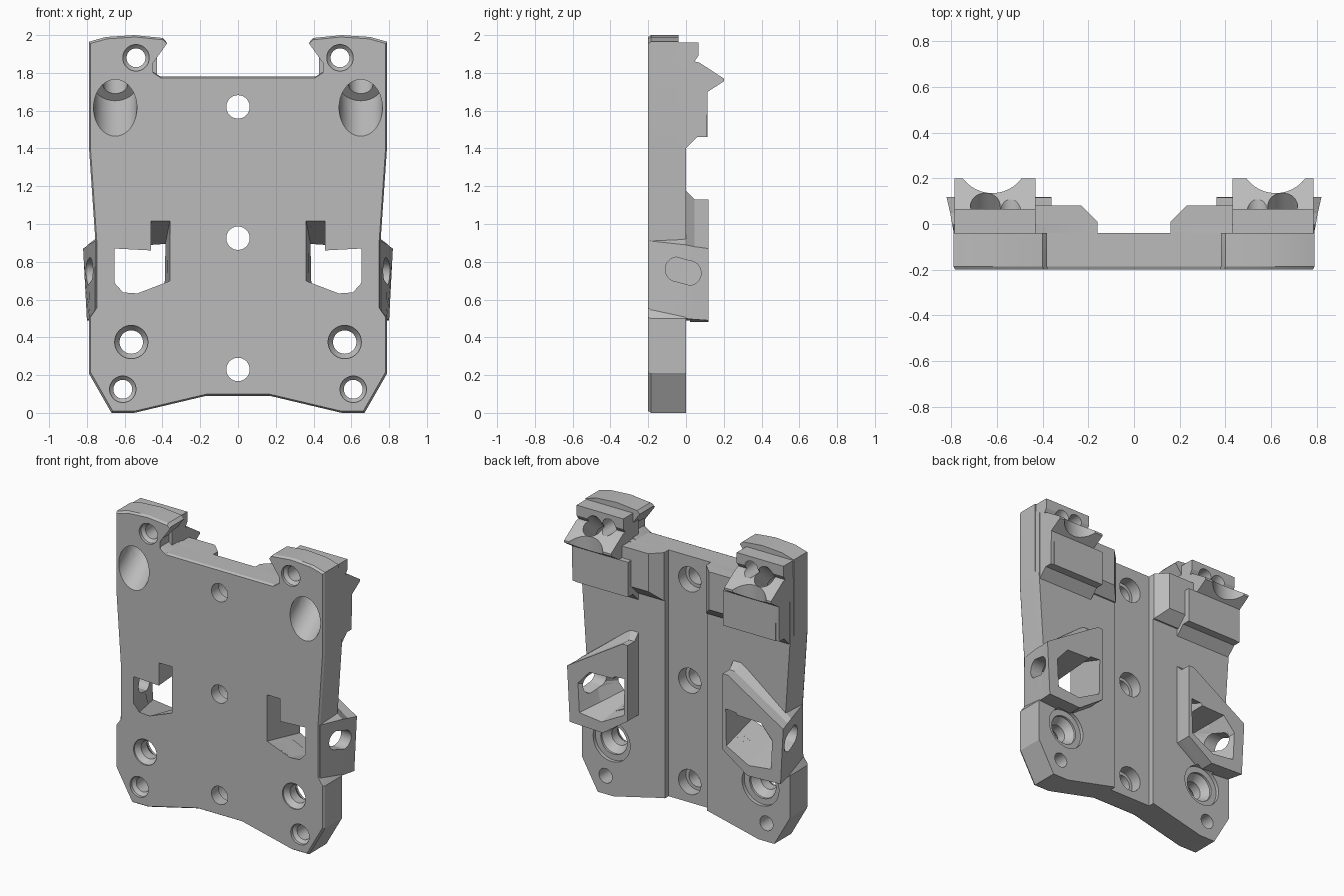
import bpy, bmesh, math
from mathutils import Matrix, Vector

old = bpy.data.objects.get("Cube")
if old:
    bpy.data.objects.remove(old, do_unlink=True)

grey = bpy.data.materials.new("plain grey")
grey.use_nodes = True
grey.diffuse_color = (0.5, 0.5, 0.5, 1)
grey.node_tree.nodes["Principled BSDF"].inputs["Base Color"].default_value = (0.5, 0.5, 0.5, 1)

cutters = bpy.data.collections.new("cutters")
bpy.context.scene.collection.children.link(cutters)
parts = []
ALONG_X = Matrix.Rotation(-math.pi / 2, 4, 'Z')


def loft(name, rings, mirror=True, mat=Matrix(), cutter=False):
    """Closed solid through (x, z) outlines placed at successive y values."""
    bm = bmesh.new()
    for sx in ((1, -1) if mirror else (1,)):
        loops = []
        for y, pts in rings:
            loop = []
            for x, z in pts:
                p = mat @ Vector((x, y, z))
                loop.append(bm.verts.new((p.x * sx, p.y, p.z)))
            loops.append(loop)
        n = len(loops[0])
        for a, b in zip(loops, loops[1:]):
            for i in range(n):
                j = (i + 1) % n
                bm.faces.new((a[i], a[j], b[j], b[i]))
        bm.faces.new(loops[0])
        bm.faces.new(loops[-1])
    bmesh.ops.recalc_face_normals(bm, faces=bm.faces)
    me = bpy.data.meshes.new(name)
    bm.to_mesh(me)
    bm.free()
    me.materials.append(grey)
    ob = bpy.data.objects.new(name, me)
    if cutter:
        cutters.objects.link(ob)
        ob.hide_render = True
    else:
        bpy.context.scene.collection.objects.link(ob)
        parts.append(ob)
    return ob


def circle(x, z, r, n=40):
    return [(x + r * math.cos(2 * math.pi * i / n), z + r * math.sin(2 * math.pi * i / n)) for i in range(n)]


def rect(x0, x1, z0, z1):
    return [(x0, z0), (x1, z0), (x1, z1), (x0, z1)]


def both(half):
    return half + [(-x, z) for x, z in reversed(half)]


def shrink(pts, k=0.99):
    return [(x * k, 1 + (z - 1) * k) for x, z in pts]


def hole(name, x, z, steps, mirror=True, mat=Matrix()):
    loft(name, [(y, circle(x, z, r)) for y, r in steps], mirror, mat, True)


# Plate: front layer with the two ears, thinner back layer without them
lower = [(.79, 1.42), (.755, .91), (.755, .55), (.79, .5), (.79, .21), (.67, 0), (.55, 0), (.17, .09)]
ears = [(.41, 1.78), (.455, 1.81), (.455, 1.86), (.38, 1.965), (.4, 1.985),
        (.55, 2), (.7, 1.99), (.79, 1.965)]
front = both(ears + lower)
loft("front_plate", [(-.2, shrink(front)), (-.185, front), (-.04, front)], False)
back = both([(.41, 1.78), (.47, 1.8), (.47, 1.96), (.785, 1.95)] + lower)
loft("back_plate", [(-.06, back), (0, back)], False)

# Raised rear blocks beside the channel
wide = rect(.16, .45, 1.45, 1.78)
loft("channel_block", [(-.02, wide), (.01, wide), (.08, rect(.23, .45, 1.52, 1.78))])
loft("lower_block", [(-.02, rect(.36, .76, 1.4, 1.7)), (0, rect(.36, .76, 1.4, 1.7)),
                     (.06, rect(.36, .76, 1.46, 1.7)), (.115, rect(.36, .76, 1.46, 1.7))])

# Pointed rear hooks, profile in depth and height
hook = [(-.1, 1.96), (.065, 1.96), (.065, 1.89), (.045, 1.86), (.07, 1.855), (.2, 1.77), (.2, 1.755),
        (.115, 1.7), (.11, 1.46), (.06, 1.46), (0, 1.4), (-.1, 1.4)]
hook = [(-y, z) for y, z in hook]
loft("rear_hook", [(.43, hook), (.785, hook)], mat=ALONG_X)

# Side pods
pod_base = [(.36, 1.18), (.42, 1.18), (.795, .89), (.785, .5), (.55, .48), (.36, .61)]
pod_top = [(.36, 1.13), (.4, 1.13), (.82, .87), (.8, .49), (.55, .48), (.36, .61)]
pod_root = [(.4, 1.13), (.45, 1.13), (.755, .91), (.757, .54), (.56, .52), (.4, .6)]
pod_mid = [(.36, 1.13), (.4, 1.13), (.803, .88), (.79, .495), (.55, .48), (.36, .61)]
loft("side_pod", [(-.19, pod_root), (-.005, pod_base), (.045, pod_mid), (.118, pod_top)])

# Pod windows and side slots
win_front = [(.36, 1.02), (.46, 1.02), (.46, .86), (.65, .87), (.65, .69), (.605, .64), (.53, .635), (.36, .7)]
win_back = [(.385, .89), (.46, .885), (.47, .875), (.65, .87), (.74, .77), (.73, .57), (.56, .55), (.39, .64)]
loft("window_cut", [(-.21, win_front), (.13, win_back)], cutter=True)
slot = []
for i in range(32):
    a = 2 * math.pi * (i + .5) / 32
    end = (.045, .76) if math.cos(a) > 0 else (-.015, .74)
    slot.append((end[0] + .065 * math.cos(a), end[1] + .065 * math.sin(a)))
loft("slot_cut", [(.6, slot), (.9, slot)], mat=ALONG_X, cutter=True)

# Rear channel
channel = rect(-.16, .16, -.2, 2.2)
loft("channel_cut", [(-.04, channel), (.3, channel)], False, cutter=True)

# Screw holes
for z in (.23, .925, 1.62):
    hole("centre_hole", 0, z, [(-.3, .062), (-.12, .062), (-.12, .085), (.3, .085)], False)
hole("ear_hole", .54, 1.88, [(-.3, .07), (-.18, .07), (-.16, .05), (.3, .05)])
hole("foot_hole", .61, .125, [(-.3, .07), (-.18, .07), (-.16, .05), (.3, .05)])
hole("lower_hole", .565, .375, [(-.3, .088), (-.19, .088), (-.155, .062), (-.09, .062),
                                (-.04, .1), (-.025, .1), (-.025, .14), (.02, .14)])

# Slanted bores and the round scoops in the hooks
tilt = Matrix.Translation((.65, -.2, 1.615)) @ Matrix.Rotation(math.radians(40), 4, 'X')
hole("slanted_bore", 0, 0, [(-.2, .115), (.195, .115), (.195, .065), (.6, .065)], mat=tilt)
upright = Matrix.Translation((.62, .295, 1.7)) @ Matrix.Rotation(math.pi / 2, 4, 'X')
hole("scoop", 0, 0, [(0, .16), (.3, .16)], mat=upright)

# Cut every part, then shade
for ob in parts:
    bpy.ops.object.select_all(action='DESELECT')
    ob.select_set(True)
    bpy.context.view_layer.objects.active = ob
    mod = ob.modifiers.new("cuts", 'BOOLEAN')
    mod.operation = 'DIFFERENCE'
    mod.operand_type = 'COLLECTION'
    mod.collection = cutters
    mod.solver = 'EXACT'
    mod.use_self = True
    bpy.ops.object.modifier_apply(modifier=mod.name)
    bpy.ops.object.shade_smooth_by_angle(angle=math.radians(25))

for ob in list(cutters.objects):
    bpy.data.objects.remove(ob, do_unlink=True)
bpy.data.collections.remove(cutters)
